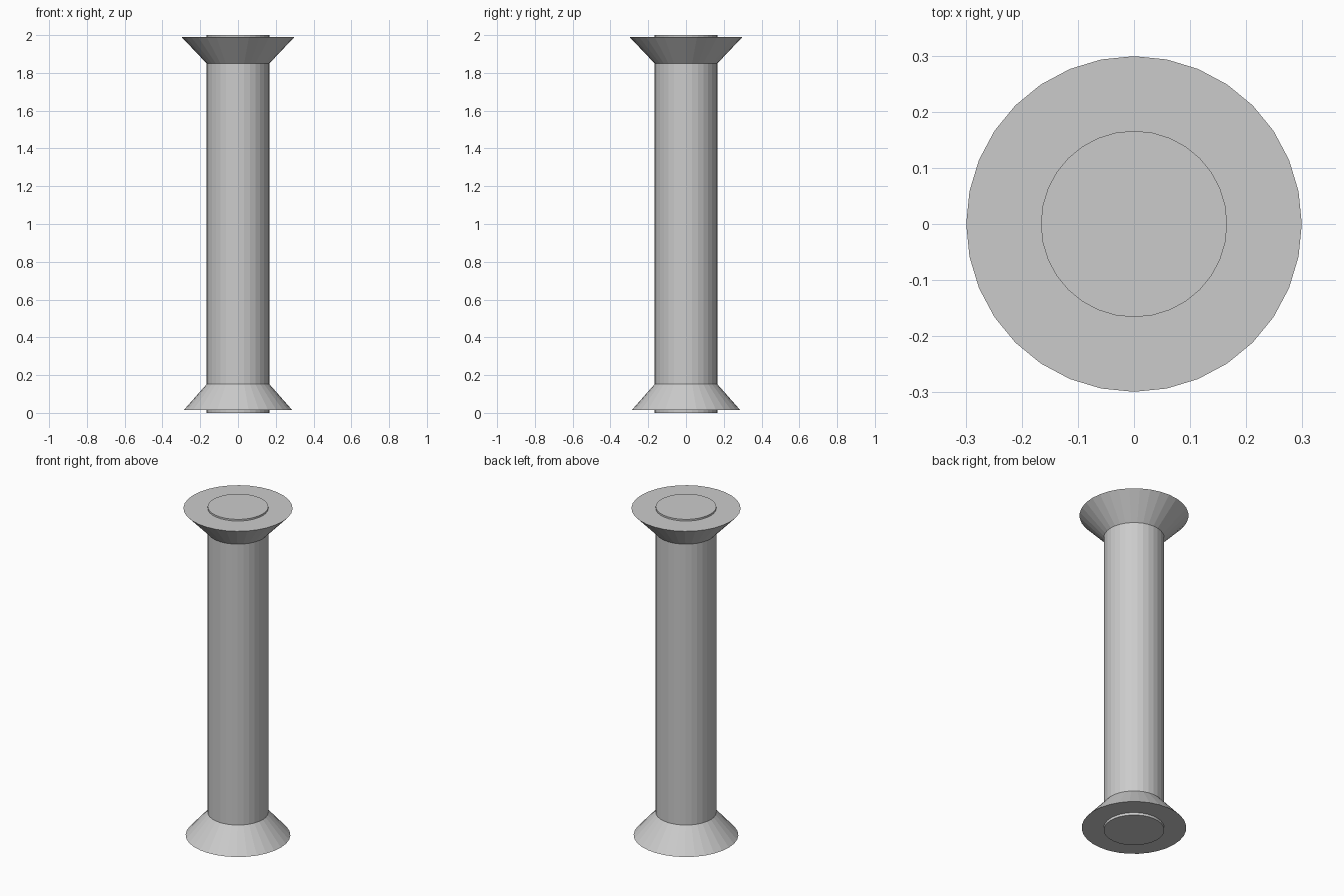
import bpy

if "Cube" in bpy.data.objects:
    bpy.data.objects.remove(bpy.data.objects["Cube"])

SIDES = 32


def frustum(name, r_bottom, r_top, z_bottom, z_top):
    """Flat-faced capped round section between two heights."""
    bpy.ops.mesh.primitive_cone_add(
        vertices=SIDES, radius1=r_bottom, radius2=r_top,
        depth=z_top - z_bottom, end_fill_type='NGON',
        location=(0, 0, (z_bottom + z_top) / 2))
    bpy.context.object.name = name


# Full-height shaft, poking slightly past both flares
frustum("column_shaft", 0.166, 0.166, 0.0, 2.0)

# Flared base and capital
frustum("column_base", 0.287, 0.166, 0.015, 0.152)
frustum("column_capital", 0.166, 0.299, 1.85, 1.99)
